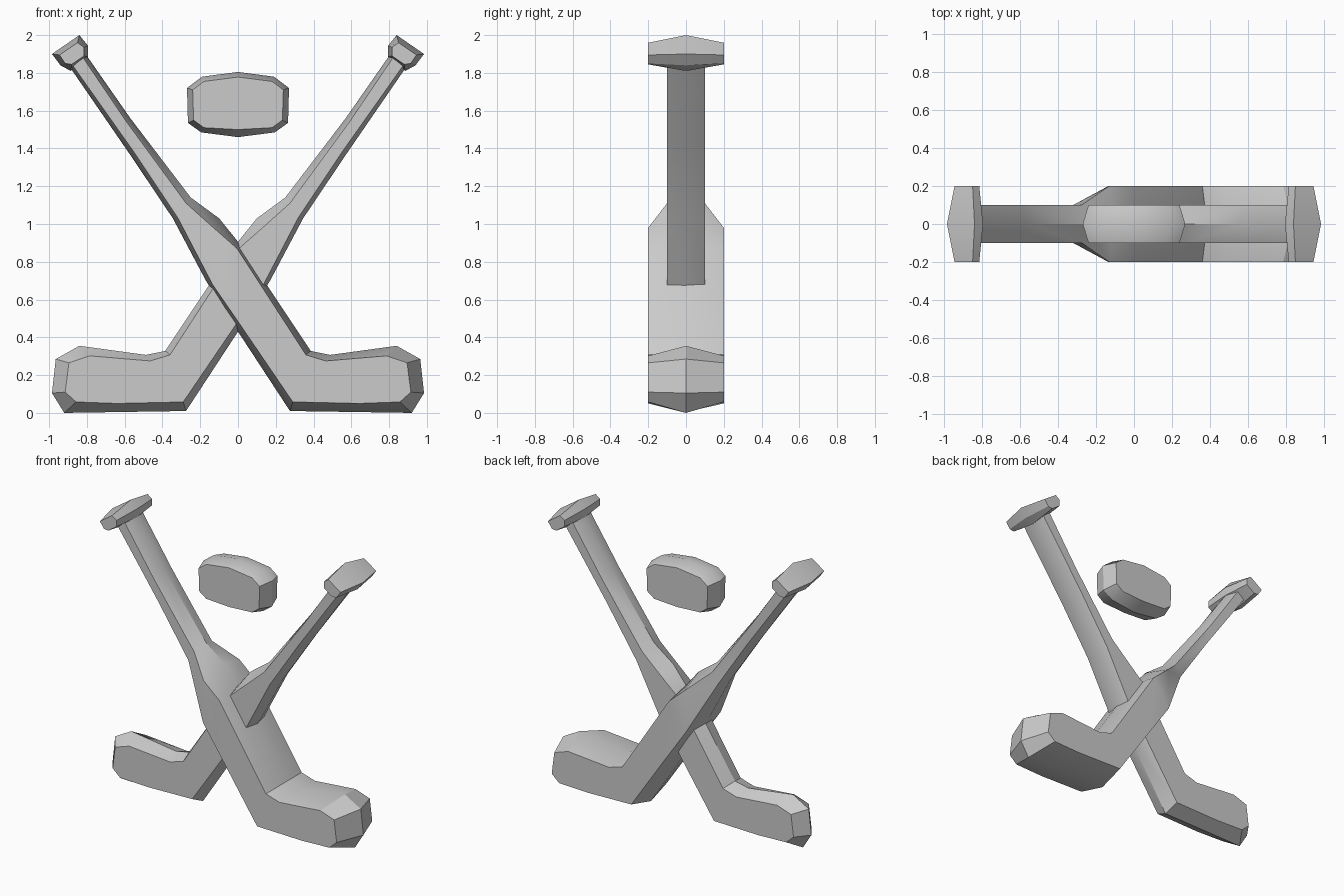
import bpy, bmesh, math

if "Cube" in bpy.data.objects:
    bpy.data.objects.remove(bpy.data.objects["Cube"])


def loft(name, stations, side=1):
    """Six-sided loft in y. Station: ridge-up x,z, ridge-down x,z,
    face-up x,z, face-down x,z, half depth. side=-1 mirrors in x."""
    bm = bmesh.new()
    rings = []
    for ux, uz, lx, lz, fx, fz, gx, gz, d in stations:
        ring = [(ux, 0, uz), (fx, -d, fz), (gx, -d, gz),
                (lx, 0, lz), (gx, d, gz), (fx, d, fz)]
        rings.append([bm.verts.new((side * x, y, z)) for x, y, z in ring])
    for a, b in zip(rings, rings[1:]):
        for i in range(6):
            j = (i + 1) % 6
            bm.faces.new((a[i], a[j], b[j], b[i]))
    # end caps, split down the middle into two quads each
    for r in (rings[0], rings[-1]):
        bm.faces.new((r[0], r[1], r[2], r[3]))
        bm.faces.new((r[0], r[3], r[4], r[5]))
    bmesh.ops.recalc_face_normals(bm, faces=bm.faces)
    mesh = bpy.data.meshes.new(name)
    bm.to_mesh(mesh)
    bm.free()
    ob = bpy.data.objects.new(name, mesh)
    bpy.context.collection.objects.link(ob)
    bpy.ops.object.select_all(action='DESELECT')
    ob.select_set(True)
    bpy.context.view_layer.objects.active = ob
    bpy.ops.object.shade_smooth_by_angle(angle=math.radians(30))
    return ob


def stick(d):
    """Shaft, flared paddle and blade; d is the half depth below the flare."""
    return [
        (-.80, 1.89, -.89, 1.83, -.82, 1.88, -.875, 1.84, .1),
        (-.57, 1.56, -.57, 1.365, -.59, 1.54, -.55, 1.38, .1),
        (-.25, 1.14, -.345, 1.03, -.275, 1.11, -.32, 1.035, .1),
        (-.10, 1.03, -.17, .70, -.13, .98, -.135, .68, d),
        (.005, .90, 0, .43, -.005, .87, .02, .455, d),
        (.385, .328, .275, .01, .36, .307, .29, .058, d),
        (.487, .307, .60, .005, .465, .275, .64, .05, d),
        (.84, .355, .92, 0, .785, .302, .857, .058, d),
        (.965, .285, .985, .105, .895, .265, .915, .11, d),
    ]


# flat-ended grip knob
knob = [
    (-.84, 2.0, -.985, 1.90, -.85, 1.96, -.945, 1.895, .2),
    (-.795, 1.945, -.94, 1.84, -.815, 1.935, -.915, 1.85, .2),
    (-.795, 1.885, -.885, 1.81, -.815, 1.89, -.88, 1.845, .2),
]

# crossed sticks: one thick, one thin
for label, side, depth in (("thick", 1, .2), ("thin", -1, .1)):
    loft(label + "_stick", stick(depth), side)
    loft(label + "_stick_knob", knob, side)

# puck floating between the handles
half = [
    (-.27, 1.72, -.265, 1.535, -.24, 1.71, -.235, 1.55, .1),
    (-.19, 1.78, -.195, 1.485, -.18, 1.755, -.18, 1.51, .1),
]
mid = [(0, 1.805, 0, 1.46, 0, 1.778, 0, 1.50, .1)]
other = [tuple(-v if i in (0, 2, 4, 6) else v for i, v in enumerate(s))
         for s in reversed(half)]
loft("puck", half + mid + other)
